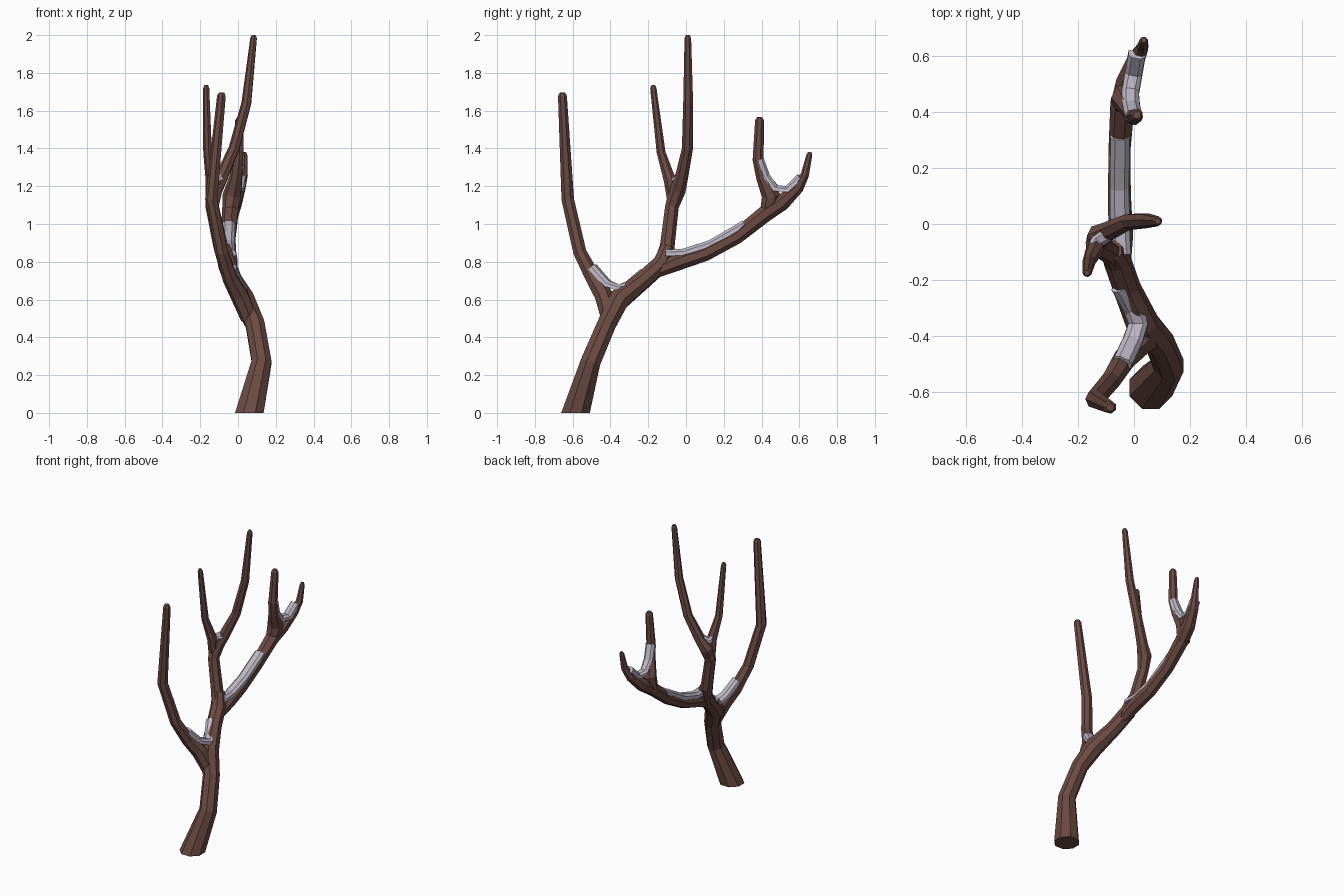
import bpy, bmesh, math
from mathutils import Vector


def material(name, rgb):
    m = bpy.data.materials.new(name)
    m.diffuse_color = (*rgb, 1)
    return m


BARK = material("brown bark", (0.150, 0.070, 0.058))
SNOW = material("pale snow", (0.52, 0.48, 0.57))


def finish(name, bm, mat):
    bmesh.ops.recalc_face_normals(bm, faces=bm.faces)
    me = bpy.data.meshes.new(name)
    bm.to_mesh(me)
    bm.free()
    me.materials.append(mat)
    ob = bpy.data.objects.new(name, me)
    bpy.context.collection.objects.link(ob)


def loft(name, rings, mat):
    """Skin a list of equal rings and cap both ends."""
    bm = bmesh.new()
    rows = [[bm.verts.new(p) for p in ring] for ring in rings]
    n = len(rows[0])
    for a, b in zip(rows, rows[1:]):
        for i in range(n):
            j = (i + 1) % n
            bm.faces.new((a[i], a[j], b[j], b[i]))
    bm.faces.new(rows[0][::-1])
    bm.faces.new(rows[-1])
    finish(name, bm, mat)


def tangents(pts):
    out = []
    for i in range(len(pts)):
        a, b = pts[max(i - 1, 0)], pts[min(i + 1, len(pts) - 1)]
        out.append((b - a).normalized())
    return out


def limb(name, path, sides=7, tip=True, flat_base=False):
    """Tapered faceted limb through (x, y, z, radius) points."""
    pts = [Vector(p[:3]) for p in path]
    radii = [p[3] for p in path]
    if tip:  # blunt chamfered end
        end = (pts[-1] - pts[-2]).normalized()
        pts.append(pts[-1].copy())
        pts[-2] = pts[-1] - end * 0.016
        radii.append(radii[-1] * 0.6)
    tans = tangents(pts)
    if flat_base:
        tans[0] = Vector((0, 0, 1))
    side = Vector((1, 0, 0))
    rings = []
    for p, t, r in zip(pts, tans, radii):
        side = (side - t * side.dot(t)).normalized()
        other = t.cross(side)
        rings.append([p + r * (math.cos(a) * side + math.sin(a) * other)
                      for a in (2 * math.pi * (k + 0.5) / sides for k in range(sides))])
    loft(name, rings, BARK)


def snow(name, path, width, depth):
    """Chamfered strip whose top runs through the path."""
    pts = [Vector(p) for p in path]
    rings = []
    for p, t in zip(pts, tangents(pts)):
        up = Vector((0, 0, 1))
        up = (up - t * up.dot(t)).normalized()
        side = t.cross(up)
        rings.append([p + side * width * u + up * depth * v for u, v in
                      ((-1, -1), (-0.95, -0.4), (-0.5, 0), (0.5, 0), (0.95, -0.4), (1, -1))])
    loft(name, rings, SNOW)


# Trunk, from the ground to the second fork
limb("trunk", [(0.06, -0.585, 0, 0.082), (0.125, -0.505, 0.27, 0.057),
               (0.09, -0.42, 0.47, 0.054), (0.03, -0.355, 0.6, 0.060),
               (-0.025, -0.23, 0.70, 0.050), (-0.06, -0.13, 0.79, 0.050),
               (-0.08, -0.095, 0.88, 0.040)], sides=8, tip=False, flat_base=True)

# Front branch, leaving the first fork
limb("front_branch", [(0.06, -0.405, 0.50, 0.045), (0.01, -0.435, 0.62, 0.050),
                      (-0.04, -0.49, 0.71, 0.042), (-0.085, -0.562, 0.85, 0.036),
                      (-0.14, -0.626, 1.13, 0.034), (-0.085, -0.655, 1.695, 0.024)])

# Middle branch with its two tall twigs
limb("middle_branch", [(-0.055, -0.135, 0.77, 0.045), (-0.09, -0.10, 0.88, 0.040),
                       (-0.135, -0.075, 1.09, 0.037), (-0.125, -0.045, 1.18, 0.045),
                       (-0.09, -0.025, 1.24, 0.036), (-0.02, 0.008, 1.40, 0.030),
                       (0.045, 0.012, 1.64, 0.027), (0.085, 0.010, 2.0, 0.018)])
limb("middle_twig", [(-0.14, -0.065, 1.11, 0.033), (-0.138, -0.085, 1.23, 0.033),
                     (-0.16, -0.132, 1.38, 0.024), (-0.168, -0.175, 1.735, 0.017)])

# Back branch with its curled end and upright twig
limb("back_branch", [(-0.045, -0.17, 0.745, 0.035), (-0.045, -0.04, 0.80, 0.046),
                     (-0.05, 0.10, 0.845, 0.043), (-0.05, 0.27, 0.935, 0.041),
                     (-0.04, 0.42, 1.055, 0.045), (-0.02, 0.51, 1.115, 0.044),
                     (0.01, 0.595, 1.195, 0.032), (0.03, 0.630, 1.26, 0.023),
                     (0.035, 0.657, 1.38, 0.016)])
limb("back_twig", [(-0.045, 0.43, 1.04, 0.040), (-0.03, 0.452, 1.15, 0.052),
                   (-0.01, 0.405, 1.25, 0.035), (0.0, 0.382, 1.34, 0.030),
                   (0.01, 0.39, 1.565, 0.024)])

# Snow lying in the forks and along the back branch
snow("lower_fork_snow", [(-0.035, -0.48, 0.785), (0.0, -0.405, 0.70), (0.015, -0.355, 0.68),
                         (0.0, -0.31, 0.695), (-0.04, -0.235, 0.76)], 0.036, 0.035)
snow("back_branch_snow", [(-0.045, -0.11, 0.865), (-0.05, -0.02, 0.868),
                          (-0.052, 0.12, 0.913), (-0.05, 0.30, 1.018)], 0.036, 0.035)
snow("back_fork_snow", [(-0.005, 0.408, 1.35), (-0.012, 0.442, 1.26), (-0.012, 0.485, 1.205),
                        (-0.003, 0.53, 1.20), (0.008, 0.592, 1.262)], 0.032, 0.036)
snow("upper_fork_snow", [(-0.145, -0.095, 1.285), (-0.128, -0.06, 1.25),
                         (-0.105, -0.045, 1.265)], 0.026, 0.03)
